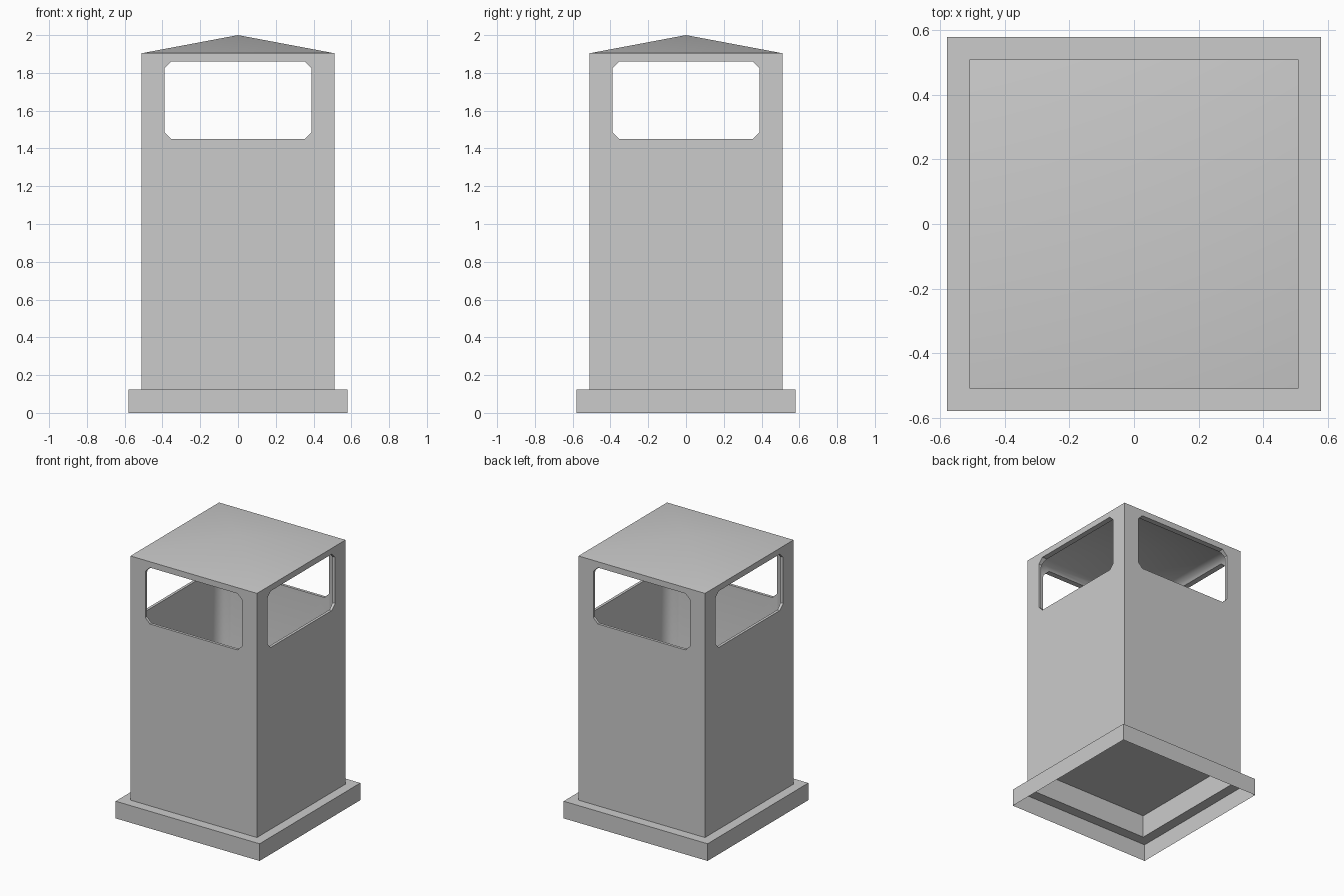
import bpy, bmesh, math
from mathutils import Matrix

if "Cube" in bpy.data.objects:
    bpy.data.objects.remove(bpy.data.objects["Cube"])

grey = bpy.data.materials.new("mid grey")
grey.use_nodes = True
colour = (0.6, 0.6, 0.6, 1)
grey.diffuse_color = colour
grey.node_tree.nodes["Principled BSDF"].inputs["Base Color"].default_value = colour


def finish(bm, name):
    mesh = bpy.data.meshes.new(name)
    bm.to_mesh(mesh)
    bm.free()
    mesh.materials.append(grey)
    obj = bpy.data.objects.new(name, mesh)
    bpy.context.collection.objects.link(obj)
    return obj


def square_lathe(name, profile):
    """Sweep (half width, height) points round a square; zero width is a pole."""
    bm = bmesh.new()
    rings = []
    for half, z in profile:
        if half == 0:
            rings.append([bm.verts.new((0, 0, z))] * 4)
        else:
            rings.append([bm.verts.new((half * sx, half * sy, z))
                          for sx, sy in ((-1, -1), (1, -1), (1, 1), (-1, 1))])
    for low, high in zip(rings, rings[1:]):
        for i in range(4):
            j = (i + 1) % 4
            corners = dict.fromkeys((low[i], low[j], high[j], high[i]))
            bm.faces.new(list(corners))
    return finish(bm, name)


def window_cutter(name, angle):
    """Prism with clipped corners, running right through the body."""
    bm = bmesh.new()
    w, low, high, c = 0.39, 1.45, 1.861, 0.037
    outline = [(-w + c, low), (w - c, low), (w, low + c), (w, high - c),
               (w - c, high), (-w + c, high), (-w, high - c), (-w, low + c)]
    face = bm.faces.new([bm.verts.new((x, -1, z)) for x, z in outline])
    out = bmesh.ops.extrude_face_region(bm, geom=[face])["geom"]
    bmesh.ops.translate(bm, vec=(0, 2, 0),
                        verts=[v for v in out if isinstance(v, bmesh.types.BMVert)])
    bmesh.ops.recalc_face_normals(bm, faces=bm.faces)
    bmesh.ops.rotate(bm, verts=bm.verts, matrix=Matrix.Rotation(angle, 3, "Z"))
    return finish(bm, name)


# Hollow plinth, open underneath
plinth = square_lathe("plinth", [(0.58, 0), (0.58, 0.125), (0.505, 0.125)])

# Body with raised floor, short skirt and low pyramid roof
body = square_lathe("bin_body", [(0, 0.29), (0.505, 0.29), (0.505, 0.125),
                                 (0.51, 0.125), (0.51, 1.904), (0, 2)])

# Inner cavity with rounded corners
cavity = square_lathe("cavity_cutter", [(0, 0.31), (0.49, 0.31), (0.49, 1.885), (0, 1.975)])
rounding = cavity.modifiers.new("rounding", "BEVEL")
rounding.width = 0.08
rounding.segments = 3
rounding.limit_method = "ANGLE"
rounding.angle_limit = math.radians(40)

# Four openings, cut by two prisms
cutters = [cavity, window_cutter("window_cutter_front", 0),
           window_cutter("window_cutter_side", math.pi / 2)]
for cutter in cutters:
    cut = body.modifiers.new(cutter.name, "BOOLEAN")
    cut.operation = "DIFFERENCE"
    cut.solver = "EXACT"
    cut.object = cutter

bpy.ops.object.select_all(action="DESELECT")
body.select_set(True)
bpy.context.view_layer.objects.active = body
for cutter in cutters:
    bpy.ops.object.modifier_apply(modifier=cutter.name)
    bpy.data.objects.remove(cutter)

# Soft roof ridges and inner corners, crisp outer edges
bpy.ops.object.shade_smooth_by_angle(angle=math.radians(35))
